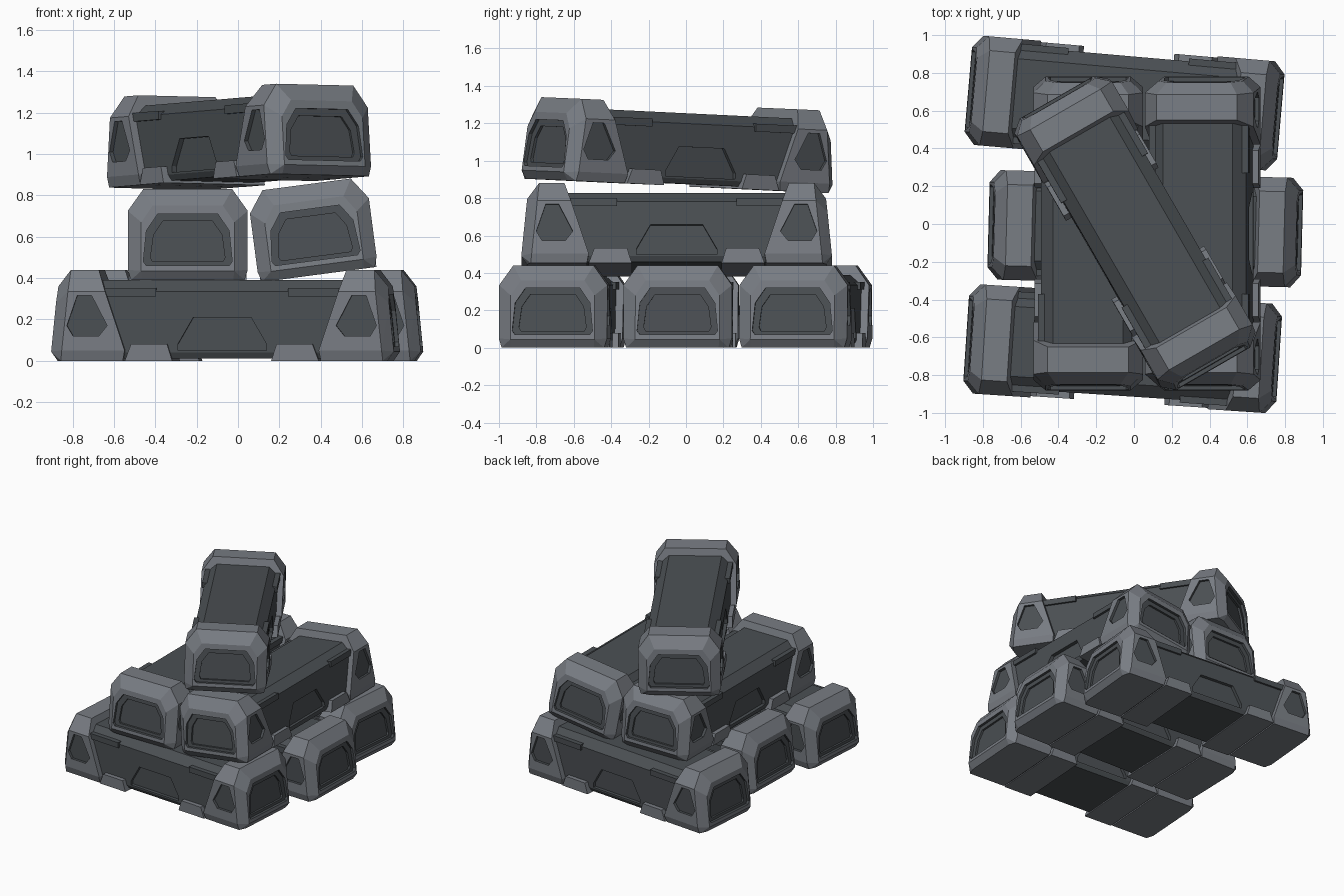
import bpy, bmesh
from math import radians
from mathutils import Matrix

cube = bpy.data.objects.get("Cube")
if cube:
    bpy.data.objects.remove(cube)


def material(name, colour):
    m = bpy.data.materials.new(name)
    m.use_nodes = True
    m.diffuse_color = colour
    m.node_tree.nodes["Principled BSDF"].inputs["Base Color"].default_value = colour
    return m


LIGHT = material("light grey armour", (0.19, 0.205, 0.23, 1))
DARK = material("dark grey body", (0.07, 0.079, 0.087, 1))


def hull(name, points, slot=0):
    """Convex solid through the points, flat sided."""
    bm = bmesh.new()
    for p in points:
        bm.verts.new(p)
    bmesh.ops.convex_hull(bm, input=bm.verts)
    bmesh.ops.dissolve_limit(bm, angle_limit=0.01, verts=bm.verts, edges=bm.edges)
    bmesh.ops.recalc_face_normals(bm, faces=bm.faces)
    for f in bm.faces:
        f.material_index = slot
    mesh = bpy.data.meshes.new(name)
    bm.to_mesh(mesh)
    bm.free()
    mesh.materials.append(LIGHT)
    mesh.materials.append(DARK)
    return mesh


def prism(name, outline, place, d0, d1, slot=1):
    return hull(name, [place(u, v, d) for u, v in outline for d in (d0, d1)], slot)


def carve(mesh, cutters):
    """Cut the recesses and return the finished mesh."""
    link = bpy.context.scene.collection.objects.link
    base = bpy.data.objects.new("carved_part", mesh)
    link(base)
    helpers = []
    for c in cutters:
        h = bpy.data.objects.new("recess_cutter", c)
        h.hide_render = True
        link(h)
        helpers.append(h)
        mod = base.modifiers.new("recess", "BOOLEAN")
        mod.operation = "DIFFERENCE"
        mod.solver = "EXACT"
        mod.object = h
    dg = bpy.context.evaluated_depsgraph_get()
    result = bpy.data.meshes.new_from_object(base.evaluated_get(dg))
    for o in helpers + [base]:
        bpy.data.objects.remove(o)
    return result


def mirrored(pairs):
    return pairs + [(-u, v) for u, v in pairs]


SIDES = (-1, 1)
END = 0.835


# places on the sloped end face and on the long side faces
def on_end(u, v, d):
    return (END - 0.1 * v - d, u, v)


def on_side(s, y):
    return lambda u, v, d: (u, s * (y - d), v)


# end cap: chamfered block with a sloped inner edge
cap_points = []
for s in SIDES:
    cap_points += [on_end(s * u, v, 0) for u, v in ((0.225, 0.045), (0.225, 0.28), (0.17, 0.36))]
    cap_points += [(0.48, s * 0.275, 0), (0.78, s * 0.275, 0), (0.80, s * 0.22, 0),
                   (0.47, s * 0.29, 0.05), (0.775, s * 0.29, 0.05),
                   (0.565, s * 0.29, 0.335), (0.745, s * 0.29, 0.335),
                   (0.60, s * 0.215, 0.44), (0.735, s * 0.215, 0.44)]
outer = mirrored([(0.2, 0.07), (0.215, 0.09), (0.2, 0.24), (0.145, 0.32)])
inner = mirrored([(0.17, 0.09), (0.18, 0.11), (0.165, 0.22), (0.12, 0.285)])
gem = [(0.595, 0.12), (0.72, 0.12), (0.75, 0.17), (0.70, 0.315), (0.63, 0.315), (0.555, 0.17)]
cutters = [prism("end_recess", outer, on_end, -0.1, 0.02),
           prism("end_inner_recess", inner, on_end, -0.1, 0.035)]
cutters += [prism("side_recess", gem, on_side(s, 0.29), -0.05, 0.02) for s in SIDES]
cap = carve(hull("end_cap", cap_points), cutters)

# long body with a trapezoid recess on each side
section = mirrored([(0.235, 0.012), (0.25, 0.04), (0.25, 0.335), (0.185, 0.39)])
body = prism("body", section, lambda u, v, d: (d, u, v), -0.7, 0.7)
trapezoid = mirrored([(0.215, 0.05), (0.215, 0.08), (0.14, 0.21)])
body = carve(body, [prism("panel_recess", trapezoid, on_side(s, 0.25), -0.05, 0.025)
                    for s in SIDES])

# strap under the body, and the small clip on its upper edge
strap = prism("strap", [(0.24, 0), (0.265, 0.08), (0.44, 0.08), (0.47, 0)],
              lambda u, v, d: (u, d, v), -0.283, 0.283, 0)
clip = prism("edge_clip", [(0.32, 0.31), (0.32, 0.352), (0.62, 0.31), (0.62, 0.352)],
             on_side(1, 0.265), 0, 0.06)


def put(name, mesh, matrix):
    o = bpy.data.objects.new(name, mesh)
    bpy.context.scene.collection.objects.link(o)
    o.matrix_world = matrix


def block(name, location, rx=0, ry=0, rz=0, lean=0):
    """One barrier: own roll, pitch and heading, then a lean about the front axis."""
    m = Matrix.Translation(location) @ Matrix.Rotation(radians(lean), 4, "Y")
    for angle, axis in ((rz, "Z"), (ry, "Y"), (rx, "X")):
        m = m @ Matrix.Rotation(radians(angle), 4, axis)
    put(name + "_body", body, m)
    for end, turn in (("a", 0), ("b", 180)):
        t = m @ Matrix.Rotation(radians(turn), 4, "Z")
        put(f"{name}_end_cap_{end}", cap, t)
        put(f"{name}_strap_{end}", strap, t)
        put(f"{name}_clip_{end}", clip, t)
        put(f"{name}_far_clip_{end}", clip, t @ Matrix.Translation((-0.94, 0, 0)))


# bottom row, middle pair, and the one thrown across the top
block("bottom_back", (-0.05, 0.64, 0), rz=-5)
block("bottom_middle", (0.06, -0.025, 0), rz=-1.5)
block("bottom_front", (-0.06, -0.66, 0), rz=-3.8)
block("middle_right", (-0.243, -0.05, 0.39), rz=90)
block("middle_left", (0.389, -0.05, 0.417), rz=90, lean=-7.5)
block("top", (0.005, -0.05, 0.865), rx=-1.2, ry=-2.4, rz=-60)
